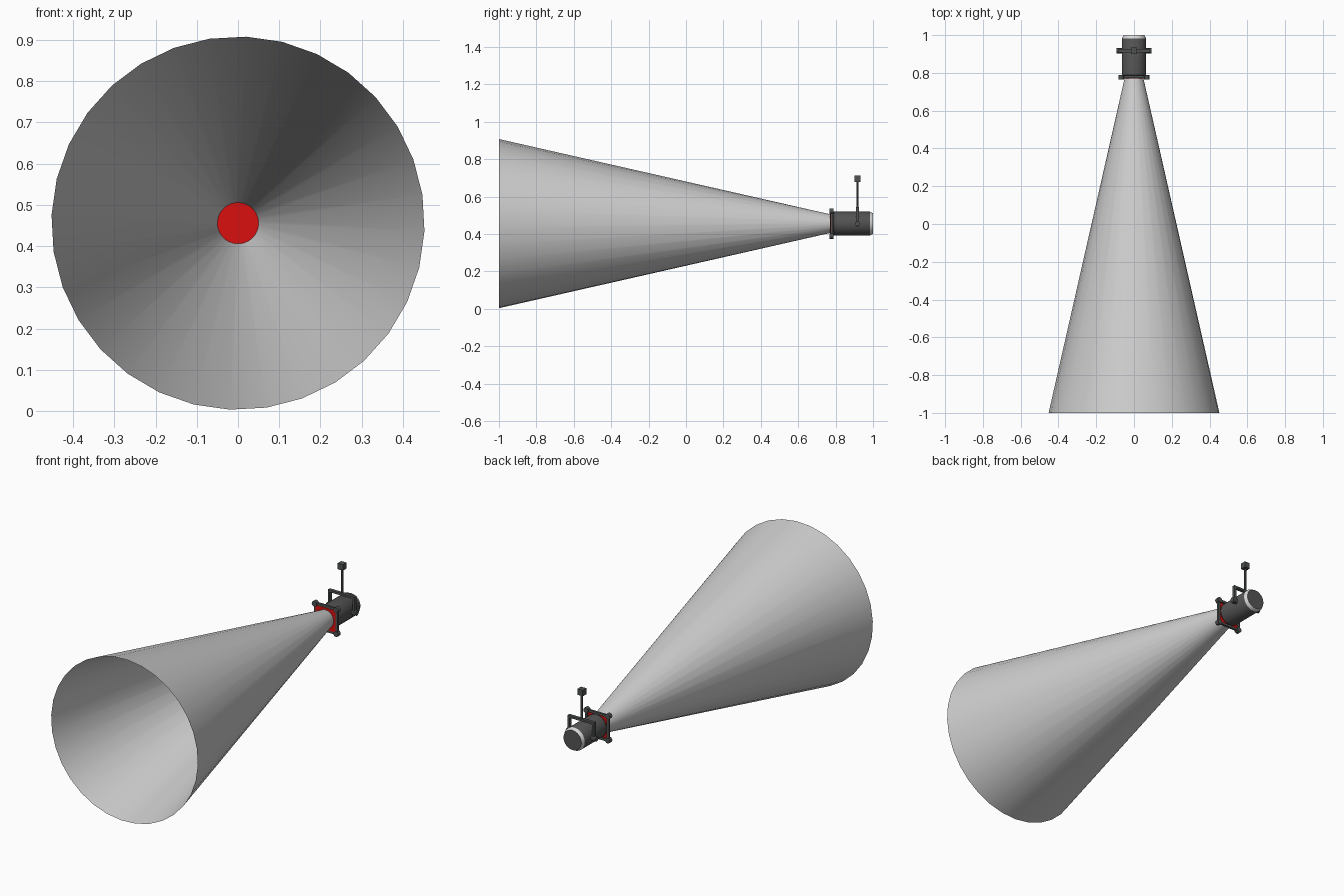
import bpy, bmesh, math
from mathutils import Vector, Matrix

cube = bpy.data.objects.get("Cube")
if cube:
    bpy.data.objects.remove(cube, do_unlink=True)

CZ = 0.4555      # height of the lamp axis
YOKE_Y = 0.917   # position of the hanging bracket along the lamp


def material(name, rgb):
    m = bpy.data.materials.new(name)
    m.use_nodes = True
    m.diffuse_color = (*rgb, 1)
    m.node_tree.nodes["Principled BSDF"].inputs["Base Color"].default_value = (*rgb, 1)
    return m


BEAM = material("beam_grey", (0.62, 0.62, 0.62))
RED = material("gel_red", (0.7, 0.005, 0.005))
DARK = material("housing_dark_grey", (0.09, 0.09, 0.09))
METAL = material("bracket_dark_grey", (0.08, 0.085, 0.085))
LIGHT = material("rim_light_grey", (0.7, 0.7, 0.7))


def finish(name, bm, mats, smooth=True):
    mesh = bpy.data.meshes.new(name)
    bm.to_mesh(mesh)
    bm.free()
    for m in mats:
        mesh.materials.append(m)
    ob = bpy.data.objects.new(name, mesh)
    bpy.context.collection.objects.link(ob)
    if smooth:
        bpy.ops.object.select_all(action='DESELECT')
        ob.select_set(True)
        bpy.context.view_layer.objects.active = ob
        bpy.ops.object.shade_smooth_by_angle(angle=math.radians(30))
    return ob


def lathe(name, profile, mats, sides=32, start=-2.5, caps=True, band=None):
    """Turn a list of (y, radius) around the lamp axis."""
    bm = bmesh.new()
    rings = []
    for y, r in profile:
        angles = [math.radians(start) + math.tau * i / sides for i in range(sides)]
        rings.append([bm.verts.new((r * math.cos(a), y, CZ + r * math.sin(a))) for a in angles])
    for k in range(len(rings) - 1):
        for i in range(sides):
            j = (i + 1) % sides
            f = bm.faces.new((rings[k][i], rings[k + 1][i], rings[k + 1][j], rings[k][j]))
            f.material_index = 1 if k == band else 0
    if caps:
        bm.faces.new(rings[0])
        bm.faces.new(rings[-1][::-1])
    bmesh.ops.recalc_face_normals(bm, faces=bm.faces)
    return finish(name, bm, mats)


def box(name, centre, size, mat):
    bm = bmesh.new()
    bmesh.ops.create_cube(bm, size=1, matrix=Matrix.Translation(centre) @ Matrix.Diagonal((*size, 1)))
    return finish(name, bm, [mat], smooth=False)


def rod(name, a, b, radius, mat, sides=12):
    a, b = Vector(a), Vector(b)
    turn = (b - a).to_track_quat('Z', 'Y').to_matrix().to_4x4()
    bm = bmesh.new()
    bmesh.ops.create_cone(bm, cap_ends=True, segments=sides, radius1=radius, radius2=radius,
                          depth=(b - a).length, matrix=Matrix.Translation((a + b) / 2) @ turn)
    return finish(name, bm, [mat])


# Open light beam and the lamp housing with a pale chamfer at the back
lathe("light_beam", [(-1, 0.4525), (0.771, 0.05)], [BEAM], caps=False)
lathe("housing", [(0.784, 0.059), (0.79, 0.064), (0.983, 0.064), (1.0, 0.055)],
      [DARK, LIGHT], band=2)

# Colour gel in its square holder with round corner bolts
box("colour_gel", (0, 0.773, CZ), (0.122, 0.004, 0.122), RED)
for side, s in (("right", -1), ("left", 1)):
    box(f"holder_bar_{side}", (s * 0.067, 0.779, CZ), (0.013, 0.012, 0.134), METAL)
for level, s in (("bottom", -1), ("top", 1)):
    box(f"holder_bar_{level}", (0, 0.779, CZ + s * 0.067), (0.134, 0.012, 0.013), METAL)
    for side, t in (("right", -1), ("left", 1)):
        x, z = t * 0.067, CZ + s * 0.067
        rod(f"holder_bolt_{level}_{side}", (x, 0.766, z), (x, 0.788, z), 0.015, METAL)

# Hanging bracket: two arms, pivot bolts, crossbar, stem and clamp block
for side, s in (("right", -1), ("left", 1)):
    box(f"bracket_arm_{side}", (s * 0.076, YOKE_Y, 0.493), (0.012, 0.018, 0.104), METAL)
    rod(f"pivot_bolt_{side}", (s * 0.058, YOKE_Y, CZ), (s * 0.092, YOKE_Y, CZ), 0.014, METAL)
box("bracket_crossbar", (0, YOKE_Y, 0.539), (0.164, 0.018, 0.012), METAL)
rod("hanging_stem", (0, YOKE_Y, 0.54), (0, YOKE_Y, 0.69), 0.006, METAL)
box("clamp_block", (0, YOKE_Y, 0.695), (0.033, 0.033, 0.033), METAL)
